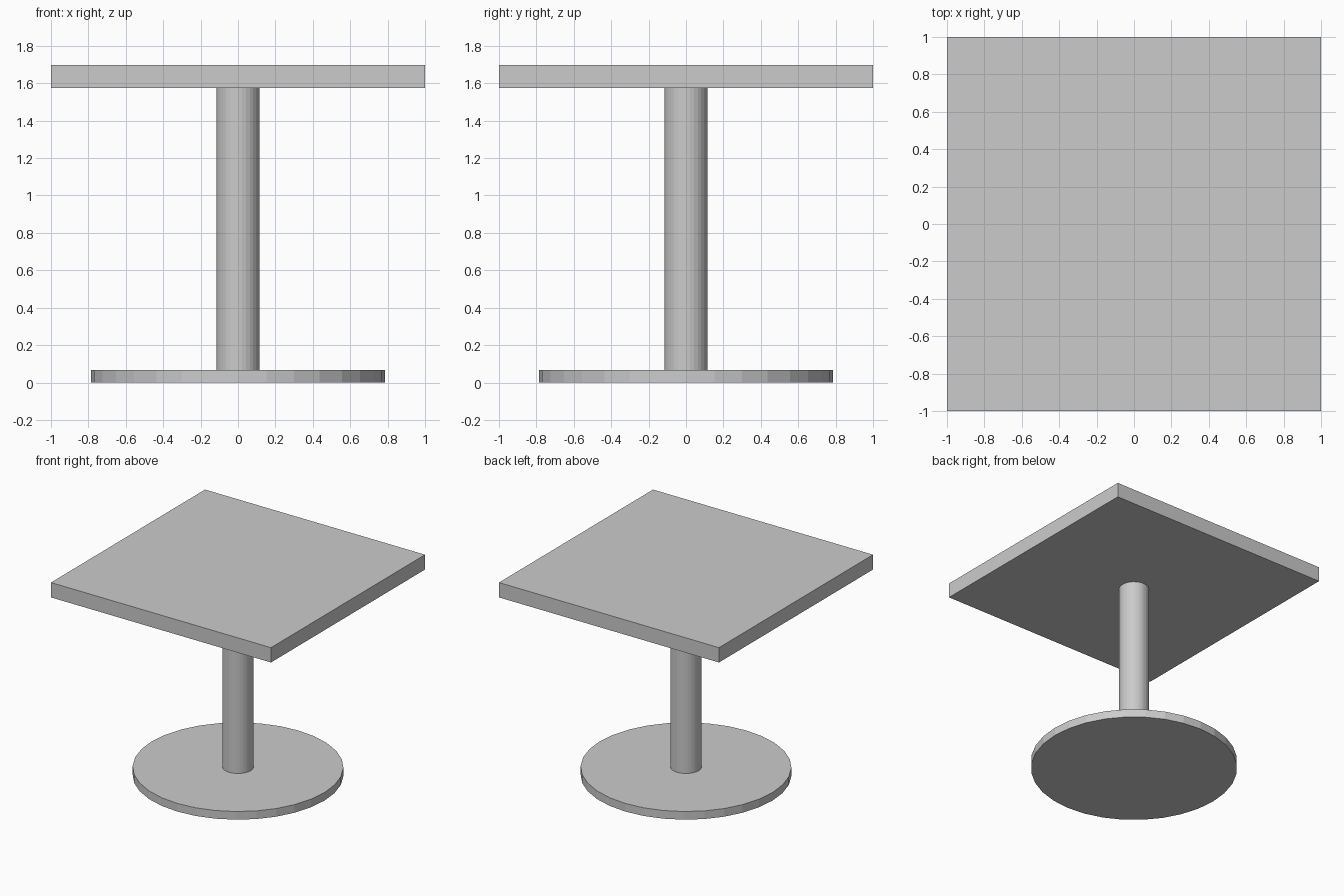
import bpy

if "Cube" in bpy.data.objects:
    bpy.data.objects.remove(bpy.data.objects["Cube"])


def cylinder(name, radius, z0, z1, sides=32):
    bpy.ops.mesh.primitive_cylinder_add(
        vertices=sides, radius=radius, depth=z1 - z0, location=(0, 0, (z0 + z1) / 2))
    bpy.context.object.name = name


BASE_TOP = 0.067
COLUMN_TOP = 1.575
TABLE_TOP = 1.697

# Round foot plate
cylinder("base", 0.785, 0, BASE_TOP)

# Central column
cylinder("column", 0.115, BASE_TOP, COLUMN_TOP)

# Square tabletop
bpy.ops.mesh.primitive_cube_add(size=1, location=(0, 0, (COLUMN_TOP + TABLE_TOP) / 2))
top = bpy.context.object
top.name = "tabletop"
top.scale = (2, 2, TABLE_TOP - COLUMN_TOP)
bpy.ops.object.transform_apply(location=False, rotation=False, scale=True)
